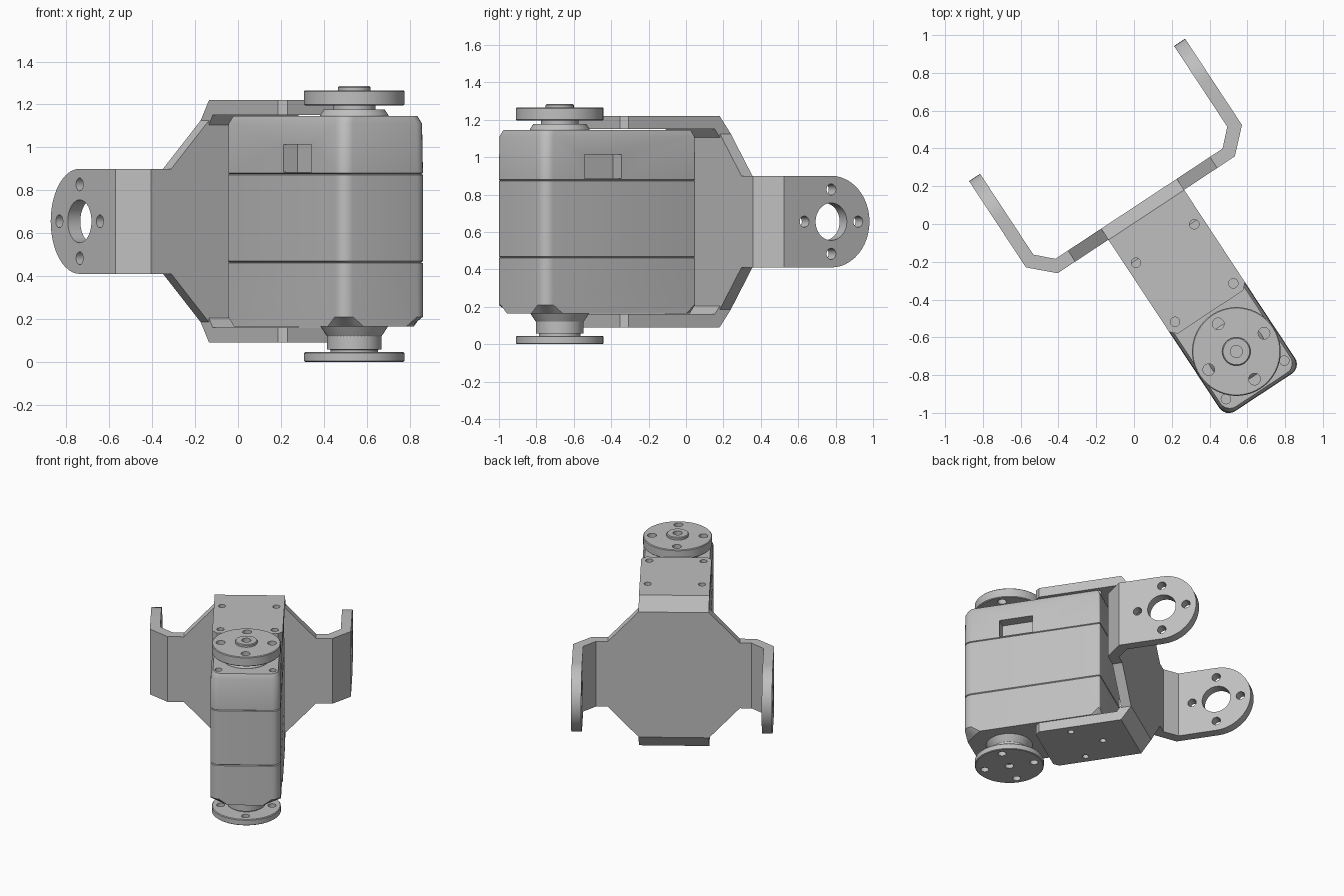
import bpy, bmesh, math
from mathutils import Matrix, Vector

cube = bpy.data.objects.get("Cube")
if cube:
    bpy.data.objects.remove(cube, do_unlink=True)

grey = bpy.data.materials.new("light_grey")
grey.use_nodes = True
COLOUR = (0.52, 0.52, 0.52, 1)
grey.diffuse_color = COLOUR
grey.node_tree.nodes["Principled BSDF"].inputs["Base Color"].default_value = COLOUR

# The part is built along its own axes, then turned into place
PLACE = Matrix.Translation((0.542, -0.675, 0)) @ Matrix.Rotation(math.radians(33.4), 4, 'Z')
parts = []


def loft(name, rings, keep=True):
    """Skin a list of equal-length closed rings and cap both ends."""
    bm = bmesh.new()
    rows = [[bm.verts.new(p) for p in ring] for ring in rings]
    n = len(rows[0])
    for a, b in zip(rows, rows[1:]):
        for i in range(n):
            j = (i + 1) % n
            bm.faces.new((a[i], a[j], b[j], b[i]))
    bm.faces.new(rows[0][::-1])
    bm.faces.new(rows[-1])
    bmesh.ops.recalc_face_normals(bm, faces=bm.faces)
    mesh = bpy.data.meshes.new(name)
    bm.to_mesh(mesh)
    bm.free()
    mesh.materials.append(grey)
    obj = bpy.data.objects.new(name, mesh)
    bpy.context.collection.objects.link(obj)
    if keep:
        parts.append(obj)
    return obj


def prism(name, axis, outline, lo, hi, keep=True):
    """Extrude a 2D outline along one axis (remaining axes in xyz order)."""
    def put(p, t):
        q = list(p)
        q.insert("xyz".index(axis), t)
        return Vector(q)
    return loft(name, [[put(p, t) for p in outline] for t in (lo, hi)], keep)


def circle(r, cx=0, cy=0, n=48):
    return [(cx + r * math.cos(i * math.tau / n), cy + r * math.sin(i * math.tau / n))
            for i in range(n)]


def lathe(name, profile):
    return loft(name, [[(x, y, z) for x, y in circle(r)] for r, z in profile])


def cut(obj, cutters):
    bpy.context.view_layer.objects.active = obj
    for c in cutters:
        mod = obj.modifiers.new("cut", 'BOOLEAN')
        mod.operation, mod.solver, mod.object = 'DIFFERENCE', 'EXACT', c
        bpy.ops.object.modifier_apply(modifier=mod.name)
        bpy.data.objects.remove(c, do_unlink=True)


def drill(axis, spots, r, lo, hi):
    return [prism("drill", axis, circle(r, a, b, 20), lo, hi, False) for a, b in spots]


def cross(d, cx=0, cy=0):
    return [(cx + d, cy), (cx - d, cy), (cx, cy + d), (cx, cy - d)]


# Servo case: rounded front corners, tight rear corners
W, FRONT, REAR = 0.24, -0.26, 0.715


def case_ring(z, inset=0, front=0.06, rear=0.012, flat=False):
    ring = []
    corners = ((1, REAR - inset, 0, rear), (-1, REAR - inset, 90, rear),
               (-1, FRONT + inset, 180, front), (1, FRONT + inset, 270, front))
    for sx, y, start, r in corners:
        sy = 1 if y > 0 else -1
        for k in range(7):
            a = math.radians(start + 15 * k)
            dx, dy = abs(math.cos(a)), abs(math.sin(a))
            if flat:
                dx, dy = dx / (dx + dy), dy / (dx + dy)
            ring.append((sx * (W - inset - r + r * dx), y + sy * (-r + r * dy), z))
    return ring


lower_case = loft("lower_case", [
    case_ring(0.165, 0, 0.12, 0.06, True), case_ring(0.21), case_ring(0.46),
    case_ring(0.464, 0.006)])
middle_case = loft("middle_case", [
    case_ring(0.464, 0.006), case_ring(0.469), case_ring(0.872), case_ring(0.876, 0.006)])
upper_case = loft("upper_case", [
    case_ring(0.876, 0.006), case_ring(0.88), case_ring(1.11, 0.003), case_ring(1.145, 0.018)])

# Cable sockets on both sides and screw recesses on the case
sockets = []
for s in (-1, 1):
    box = [(s * 0.16, 0), (s * 0.3, 0), (s * 0.3, 0.237), (s * 0.16, 0.237)]
    sockets.append(prism("socket", 'z', box, 0.885, 1.013, False))
screws = [(-0.185, -0.18), (0.185, -0.18)]
cut(upper_case, sockets + drill('z', screws, 0.025, 1.12, 1.2))

# Shaft collars and round horns, above and below
upper_collar = lathe("upper_collar", [(0.16, 1.14), (0.16, 1.15), (0.142, 1.176),
                                      (0.10, 1.177), (0.10, 1.2)])
upper_horn = lathe("upper_horn", [(0.23, 1.195), (0.235, 1.2), (0.235, 1.26), (0.23, 1.265),
                                  (0.075, 1.266), (0.075, 1.28), (0.07, 1.285)])
cut(upper_horn, drill('z', cross(0.175), 0.031, 1.1, 1.35)
    + drill('z', [(0, 0)], 0.032, 1.24, 1.35))
lower_collar = lathe("lower_collar", [(0.11, 0.04), (0.11, 0.056), (0.128, 0.057), (0.128, 0.12),
                                      (0.135, 0.13), (0.158, 0.165), (0.158, 0.17)])
lower_horn = lathe("lower_horn", [(0.23, 0), (0.235, 0.004), (0.235, 0.04), (0.23, 0.045)])
cut(lower_horn, drill('z', cross(0.175), 0.028, -0.1, 0.1)
    + drill('z', [(0, 0)], 0.03, -0.1, 0.03))

# Folded bracket with flanges above and below the case
MID = 0.655
half = [(0.25, 0.495), (0.835, 0.495), (0.867, 0.45)]
outer = [(0.25, 0.565), (0.866, 0.565), (0.937, 0.47)]
profile = ([(y, MID + z) for y, z in outer] + [(y, MID - z) for y, z in outer[::-1]]
           + [(y, MID - z) for y, z in half] + [(y, MID + z) for y, z in half[::-1]])
bracket = prism("bracket", 'x', profile, -W, W)
bm = bmesh.new()
bm.from_mesh(bracket.data)
tips = [e for e in bm.edges if all(v.co.y < 0.26 for v in e.verts)
        and abs(e.verts[0].co.x - e.verts[1].co.x) < 0.01
        and abs(e.verts[0].co.z - e.verts[1].co.z) < 0.1]
bmesh.ops.bevel(bm, geom=tips, offset=0.032, segments=1, affect='EDGES')
bm.to_mesh(bracket.data)
bm.free()
flange_screws = [(x, y) for x in (-0.185, 0.185) for y in (0.31, 0.685)]
cut(bracket, drill('z', flange_screws, 0.025, 1.148, 1.3)
    + drill('z', cross(0.175, 0, 0.49)[:3], 0.022, 0.05, 0.162))

# Side wings, bent arms and round-ended mounting ears
BACK, INNER, OUTER, R, TIP = 0.867, 0.615, 0.685, 0.245, 1.287
for s, side in ((1, "left"), (-1, "right")):
    prism(side + "_wing", 'y', [(s * W, MID + 0.47), (s * 0.45, MID + R),
                                (s * 0.45, MID - R), (s * W, MID - 0.47)], BACK, 0.937)
    bend = [(0.45, BACK), (0.562, BACK), (OUTER, 0.985), (OUTER, 1.02),
            (INNER, 1.02), (0.53, 0.937), (0.45, 0.937)]
    prism(side + "_bend", 'z', [(s * x, y) for x, y in bend], MID - R, MID + R)
    arc = [(TIP + R * math.sin(a), MID - R * math.cos(a))
           for a in (math.pi * k / 24 for k in range(25))]
    ear = prism(side + "_ear", 'x', [(1.02, MID + R), (1.02, MID - R)] + arc,
                s * INNER, s * OUTER)
    cut(ear, drill('x', cross(0.172, TIP, MID), 0.03, s * 0.5, s * 0.8)
        + [prism("bore", 'x', circle(0.1, TIP, MID), s * 0.5, s * 0.8, False)])

# Turn into place and shade
bpy.ops.object.select_all(action='DESELECT')
for obj in parts:
    obj.data.transform(PLACE)
    obj.select_set(True)
bpy.context.view_layer.objects.active = parts[0]
bpy.ops.object.shade_smooth_by_angle(angle=math.radians(30))
